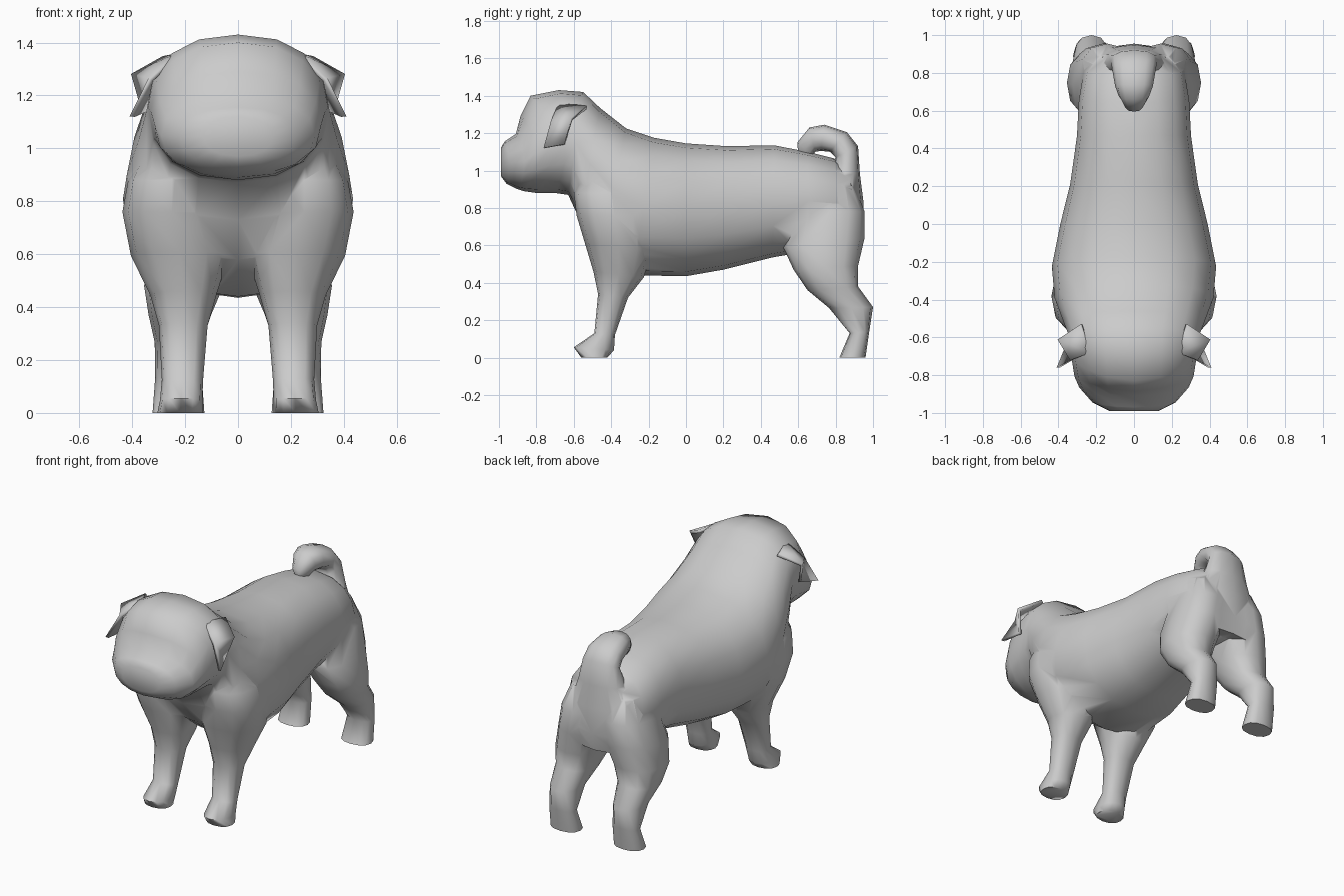
import bpy, bmesh, math
from mathutils import Vector

if "Cube" in bpy.data.objects:
    bpy.data.objects.remove(bpy.data.objects["Cube"])

coat = bpy.data.materials.new("grey coat")
coat.diffuse_color = (0.6, 0.6, 0.6, 1)
coat.use_nodes = True
coat.node_tree.nodes["Principled BSDF"].inputs["Base Color"].default_value = coat.diffuse_color


def make_object(name, bm):
    bmesh.ops.recalc_face_normals(bm, faces=bm.faces)
    mesh = bpy.data.meshes.new(name)
    bm.to_mesh(mesh)
    bm.free()
    mesh.materials.append(coat)
    ob = bpy.data.objects.new(name, mesh)
    bpy.context.collection.objects.link(ob)
    return ob


def loft(name, sections, side=1, sides=12, power=0.85):
    """Skin rounded rings; each is (x centre, half width, y0, z0, y1, z1[, bow]),
    spanning the side-view segment (y0, z0)-(y1, z1); bow sweeps the flanks back."""
    bm = bmesh.new()
    rings = []
    for cx, w, y0, z0, y1, z1, *bow in sections:
        a, b = Vector((cx * side, y0, z0)), Vector((cx * side, y1, z1))
        ring = []
        for i in range(sides):
            t = 2 * math.pi * i / sides
            c, s = math.cos(t), math.sin(t)
            c = math.copysign(abs(c) ** power, c)
            s = math.copysign(abs(s) ** power, s)
            back = bow[0] * c * c if bow else 0
            ring.append(bm.verts.new((a + b) / 2 + (b - a) / 2 * s + Vector((w * c, back, 0))))
        rings.append(ring)
    for r, q in zip(rings, rings[1:]):
        for i in range(sides):
            j = (i + 1) % sides
            bm.faces.new((r[i], r[j], q[j], q[i]))
    bm.faces.new(rings[0])
    bm.faces.new(rings[-1])
    return make_object(name, bm)


def smooth(ob):
    bpy.ops.object.select_all(action='DESELECT')
    ob.select_set(True)
    bpy.context.view_layer.objects.active = ob
    bpy.ops.object.shade_smooth_by_angle(angle=math.radians(70))


# Head, neck and torso: one skin from muzzle to rump
body = loft("body", [
    (0, .13, -.99, .97, -.99, 1.12),
    (0, .22, -.96, .93, -.97, 1.155, .02),
    (0, .29, -.90, .90, -.91, 1.195, .04),
    (0, .315, -.87, .89, -.885, 1.29, .07),
    (0, .33, -.80, .88, -.83, 1.40, .10),
    (0, .34, -.70, .88, -.68, 1.43, .05),
    (0, .345, -.63, .87, -.55, 1.42),
    (0, .375, -.565, .73, -.46, 1.335),
    (0, .42, -.465, .58, -.32, 1.225),
    (0, .435, -.28, .44, -.17, 1.175),
    (0, .39, 0, .435, 0, 1.145),
    (0, .338, .2, .47, .22, 1.13),
    (0, .302, .46, .535, .47, 1.135),
    (0, .292, .66, .57, .65, 1.10),
    (0, .265, .84, .58, .79, 1.065),
    (0, .21, .93, .64, .87, 1.0)], sides=16, power=.87)

front_leg = [
    (.23, .10, -.54, 1.06, -.30, 1.06),
    (.25, .165, -.60, .88, -.2, .88),
    (.25, .187, -.585, .76, -.18, .76),
    (.22, .185, -.54, .61, -.18, .58),
    (.207, .125, -.495, .46, -.225, .43),
    (.207, .092, -.47, .34, -.31, .32),
    (.21, .078, -.49, .13, -.38, .12),
    (.215, .08, -.60, .055, -.385, .04),
    (.22, .085, -.56, 0, -.42, 0)]

back_leg = [
    (.12, .11, .66, .92, .90, .92),
    (.14, .15, .58, .78, .955, .78),
    (.165, .16, .52, .59, .955, .64),
    (.205, .15, .575, .47, .92, .49),
    (.22, .118, .65, .36, .92, .38),
    (.225, .09, .765, .265, 1.0, .27),
    (.225, .088, .875, .13, .98, .14),
    (.225, .098, .82, 0, .96, 0)]

# Curled tail, widening into the rump
tail = loft("tail", [
    (0, .22, .65, .62, .935, .57),
    (0, .25, .62, .72, .955, .68),
    (0, .21, .70, .88, .948, .84),
    (0, .155, .78, 1.0, .93, .98),
    (0, .122, .80, 1.07, .92, 1.13),
    (0, .115, .77, 1.10, .86, 1.205),
    (0, .10, .72, 1.105, .74, 1.245),
    (0, .08, .69, 1.10, .66, 1.23),
    (0, .05, .68, 1.08, .595, 1.15),
    (0, .02, .67, 1.045, .60, 1.09)])

# Merge legs and tail into the body
parts = [tail]
for side in (-1, 1):
    parts.append(loft("front_leg", front_leg, side))
    parts.append(loft("back_leg", back_leg, side))
for part in parts:
    mod = body.modifiers.new("merge", 'BOOLEAN')
    mod.operation = 'UNION'
    mod.solver = 'EXACT'
    mod.object = part
    bpy.context.view_layer.objects.active = body
    bpy.ops.object.modifier_apply(modifier=mod.name)
    bpy.data.objects.remove(part)
smooth(body)

# Folded ears, rooted in the crown
bm = bmesh.new()
pts = [(.23, -.68, 1.35), (.28, -.53, 1.34),
       (.33, -.72, 1.26), (.397, -.61, 1.275),
       (.40, -.76, 1.12), (.355, -.65, 1.14)]
v = [bm.verts.new(p) for p in pts]
bm.faces.new((v[0], v[1], v[3], v[2]))
bm.faces.new((v[2], v[3], v[5], v[4]))
ears = make_object("ears", bm)
thick = ears.modifiers.new("thickness", 'SOLIDIFY')
thick.thickness = .02
thick.offset = 0
ears.modifiers.new("mirror", 'MIRROR')
smooth(ears)
